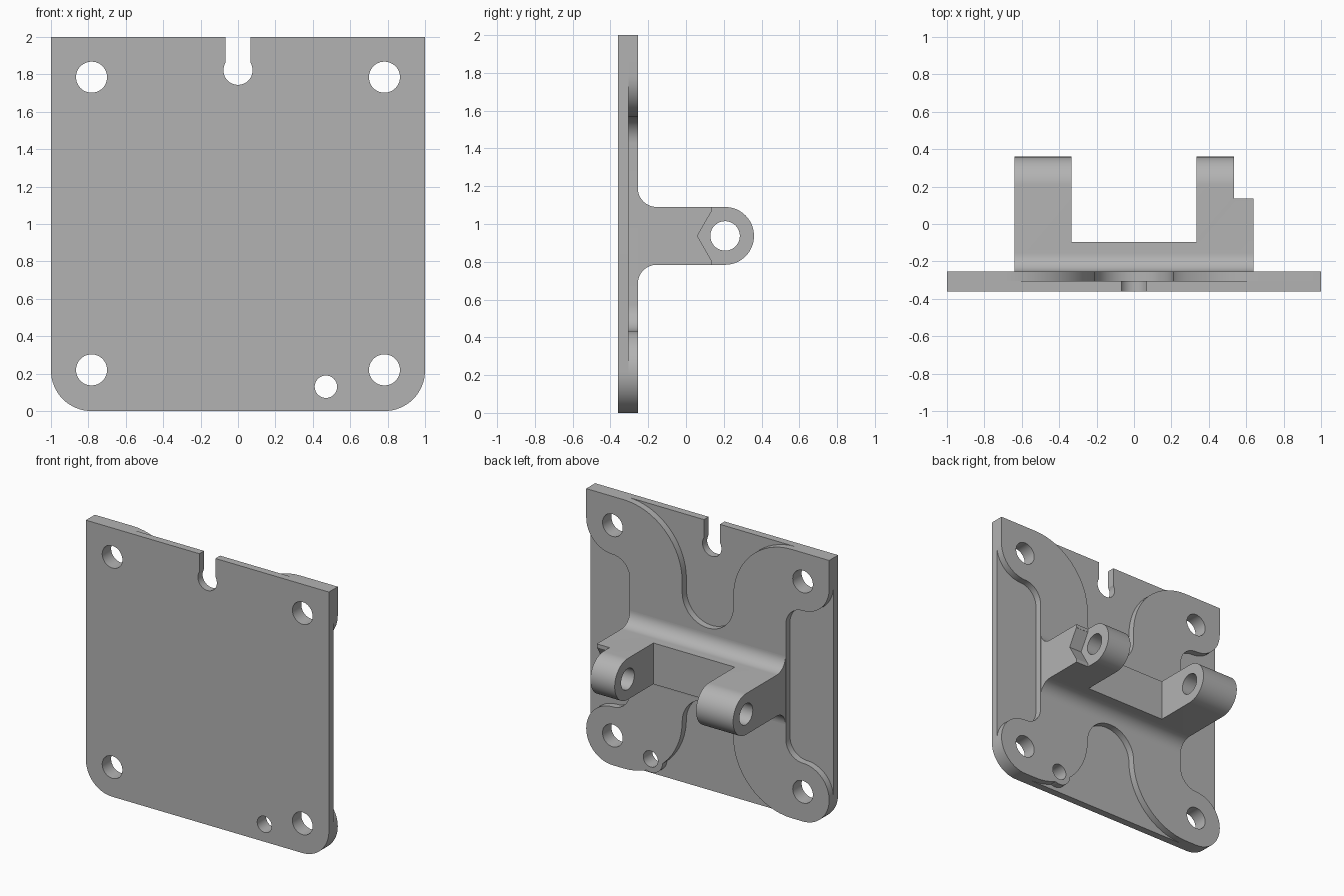
import bpy, bmesh
from math import cos, sin, radians

cube = bpy.data.objects.get("Cube")
if cube:
    bpy.data.objects.remove(cube, do_unlink=True)

grey = bpy.data.materials.new("plain grey")
grey.use_nodes = True
COLOUR = (0.45, 0.45, 0.45, 1)
grey.diffuse_color = COLOUR
grey.node_tree.nodes["Principled BSDF"].inputs["Base Color"].default_value = COLOUR

FRONT, STEP, BACK, TIP = -0.36, -0.305, -0.255, 0.36
PIN_Y, PIN_Z = 0.207, 0.937


def arc(u, v, r, start, end, n=16):
    """Points along an arc, angles in degrees."""
    angles = [radians(start + (end - start) * i / n) for i in range(n + 1)]
    return [(u + r * cos(a), v + r * sin(a)) for a in angles]


def circle(u, v, r, n=48):
    return arc(u, v, r, 0, 360, n)[:-1]


def box(u0, u1, v0, v1):
    return [(u0, v0), (u1, v0), (u1, v1), (u0, v1)]


def prism(name, points, axis, a, b):
    """Extrude an outline along y (points are x, z) or x (points are y, z)."""
    bm = bmesh.new()
    place = (lambda p: (p[0], a, p[1])) if axis == "y" else (lambda p: (a, p[0], p[1]))
    verts = []
    for i, p in enumerate(points):
        q = points[i - 1]
        if abs(p[0] - q[0]) + abs(p[1] - q[1]) > 1e-5:
            verts.append(bm.verts.new(place(p)))
    face = bm.faces.new(verts)
    moved = bmesh.ops.extrude_face_region(bm, geom=[face])["geom"]
    shift = (0, b - a, 0) if axis == "y" else (b - a, 0, 0)
    bmesh.ops.translate(bm, vec=shift, verts=[g for g in moved if isinstance(g, bmesh.types.BMVert)])
    bmesh.ops.recalc_face_normals(bm, faces=bm.faces)
    mesh = bpy.data.meshes.new(name)
    bm.to_mesh(mesh)
    bm.free()
    mesh.materials.append(grey)
    obj = bpy.data.objects.new(name, mesh)
    bpy.context.collection.objects.link(obj)
    return obj


def combine(target, points, axis, a, b, operation="DIFFERENCE"):
    """Cut or join a prism and discard the helper."""
    tool = prism("helper", points, axis, a, b)
    tool.hide_render = True
    mod = target.modifiers.new("combine", "BOOLEAN")
    mod.operation, mod.solver, mod.object = operation, "EXACT", tool
    bpy.context.view_layer.objects.active = target
    bpy.ops.object.modifier_apply(modifier=mod.name)
    bpy.data.objects.remove(tool, do_unlink=True)


def mirrored(half):
    return half + [(-x, z) for x, z in reversed(half)]


# Face plate with rounded lower corners and a keyhole slot
plate = prism("face_plate", mirrored([(1, 2)] + arc(0.783, 0.217, 0.217, 0, -90)),
              "y", FRONT, STEP)
combine(plate, circle(0, 1.822, 0.078), "y", -1, 1)
combine(plate, box(-0.066, 0.066, 1.82, 2.1), "y", -1, 1)

# Raised four-armed pad behind the plate
half = (arc(0, 1.44, 0.21, 270, 360) + arc(0.69, 1.52, 0.48, 180, 90) + [(1, 2)]
        + arc(0.783, 1.785, 0.217, 0, -90) + arc(0.783, 1.428, 0.14, 90, 180)
        + arc(0.783, 0.574, 0.14, 180, 270) + arc(0.783, 0.217, 0.217, 90, -90, 32)
        + arc(0.69, 0.48, 0.48, 270, 180) + arc(0, 0.475, 0.21, 0, 90))
pad = prism("back_pad", mirrored(half), "y", STEP, BACK)
combine(pad, circle(0.47, 0.13, 0.1), "y", STEP, BACK, "UNION")

# Corner holes and the small drain hole
for part in (plate, pad):
    for x in (-0.783, 0.783):
        for z in (0.22, 1.785):
            combine(part, circle(x, z, 0.083), "y", -1, 1)
    combine(part, circle(0.47, 0.13, 0.06), "y", -1, 1)

# Hinge block: filleted root, rounded tip
r = TIP - PIN_Y
low, high, fillet = PIN_Z - r, PIN_Z + r, 0.1
root = BACK + fillet
profile = (arc(root, low - fillet, fillet, 180, 90) + arc(PIN_Y, PIN_Z, r, -90, 90, 32)
           + arc(root, high + fillet, fillet, 270, 180))
hinge = prism("hinge_bracket", profile, "x", -0.64, 0.64)

# Gap between the arms, pin hole, and hexagonal nut seat
combine(hinge, [(x, z) for x, z in box(-0.335, 0.335, 0.5, 1.4)], "y", -0.095, 1)
combine(hinge, box(0.135, 0.5, 0.6, 1.3), "x", 0.535, 0.8)
combine(hinge, circle(PIN_Y, PIN_Z, 0.147, 6), "x", 0.535, 0.8)
combine(hinge, circle(PIN_Y, PIN_Z, 0.078), "x", -1, 1)

# Smooth the curved walls, keep the edges crisp
bpy.ops.object.select_all(action="DESELECT")
for part in (plate, pad, hinge):
    part.select_set(True)
bpy.context.view_layer.objects.active = plate
bpy.ops.object.shade_smooth_by_angle(angle=radians(30))
